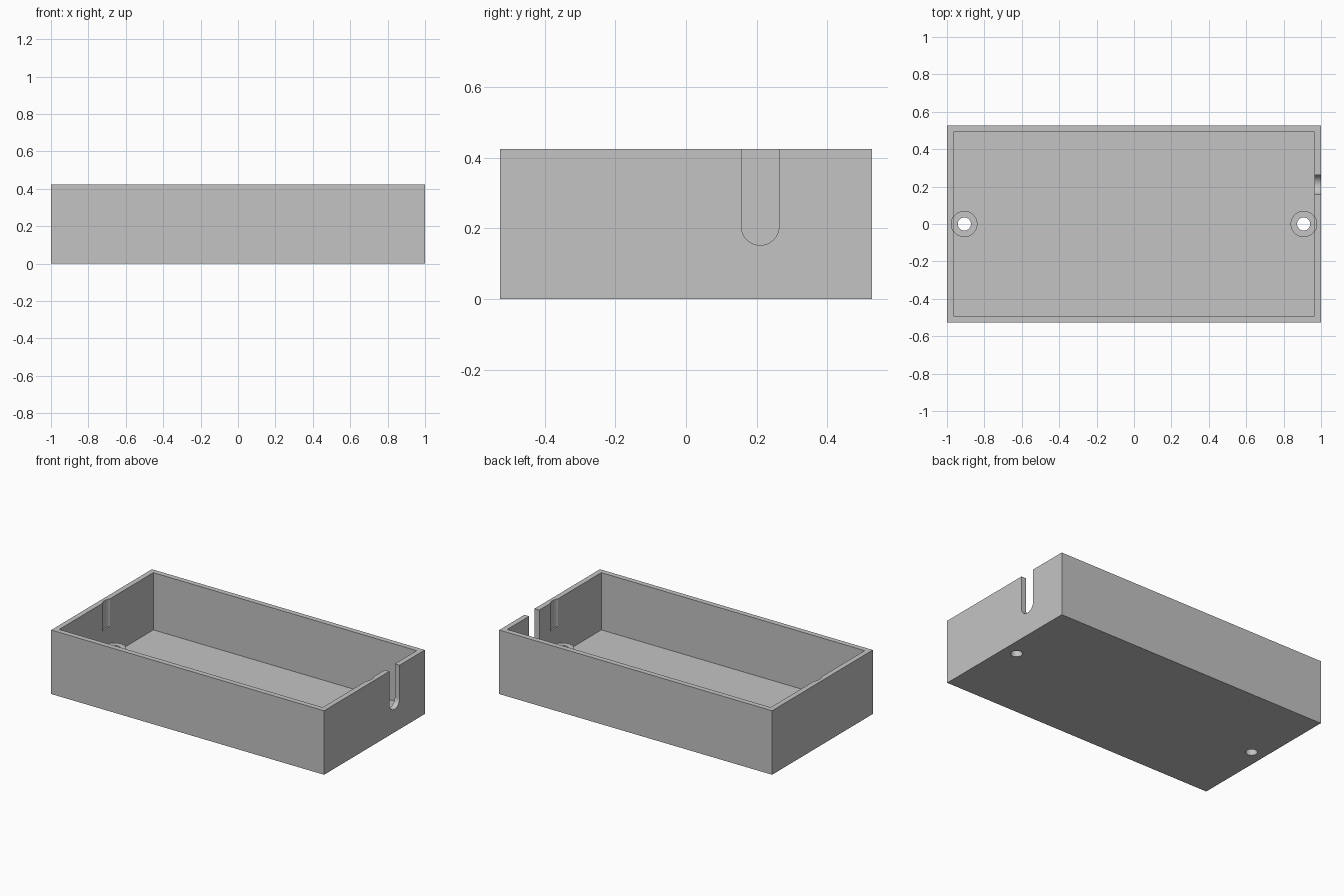
import bpy
import bmesh
import math
from mathutils import Matrix, Vector

if "Cube" in bpy.data.objects:
    bpy.data.objects.remove(bpy.data.objects["Cube"], do_unlink=True)

HALF_X, HALF_Y, HEIGHT = 1.0, 0.527, 0.424
WALL, FLOOR = 0.035, 0.045
BOSS_X, BOSS_R, BOSS_TOP, HOLE_R = 0.907, 0.07, 0.13, 0.035
RELIEF_Z = 0.24
SLOT_Y, SLOT_Z, SLOT_R = 0.21, 0.205, 0.053

grey = bpy.data.materials.new("plain grey")
grey.use_nodes = True
COLOUR = (0.55, 0.55, 0.55, 1)
grey.diffuse_color = COLOUR
grey.node_tree.nodes["Principled BSDF"].inputs["Base Color"].default_value = COLOUR


def make_object(name, bm):
    bmesh.ops.recalc_face_normals(bm, faces=bm.faces)
    mesh = bpy.data.meshes.new(name)
    bm.to_mesh(mesh)
    bm.free()
    mesh.materials.append(grey)
    obj = bpy.data.objects.new(name, mesh)
    bpy.context.collection.objects.link(obj)
    return obj


def box(name, hx, hy, z0, z1):
    bm = bmesh.new()
    place = Matrix.Translation((0, 0, (z0 + z1) / 2)) @ Matrix.Diagonal((2 * hx, 2 * hy, z1 - z0, 1))
    bmesh.ops.create_cube(bm, size=1, matrix=place)
    return make_object(name, bm)


def cylinder(name, x, radius, z0, z1):
    bm = bmesh.new()
    bmesh.ops.create_cone(bm, cap_ends=True, segments=48, radius1=radius, radius2=radius,
                          depth=z1 - z0, matrix=Matrix.Translation((x, 0, (z0 + z1) / 2)))
    return make_object(name, bm)


def slot_cutter():
    # Round-bottomed slot outline, extruded through the end wall
    bm = bmesh.new()
    steps = 24
    outline = [(SLOT_Y - SLOT_R, HEIGHT + 0.1)]
    for i in range(steps + 1):
        a = math.pi + math.pi * i / steps
        outline.append((SLOT_Y + SLOT_R * math.cos(a), SLOT_Z + SLOT_R * math.sin(a)))
    outline.append((SLOT_Y + SLOT_R, HEIGHT + 0.1))
    face = bm.faces.new([bm.verts.new((0.9, y, z)) for y, z in outline])
    ext = bmesh.ops.extrude_face_region(bm, geom=[face])
    moved = [v for v in ext["geom"] if isinstance(v, bmesh.types.BMVert)]
    bmesh.ops.translate(bm, verts=moved, vec=Vector((0.2, 0, 0)))
    return make_object("slot_cutter", bm)


def combine(target, tool, operation):
    tool.hide_render = True
    mod = target.modifiers.new(operation.lower(), "BOOLEAN")
    mod.operation = operation
    mod.solver = "EXACT"
    mod.object = tool
    bpy.ops.object.select_all(action="DESELECT")
    bpy.context.view_layer.objects.active = target
    target.select_set(True)
    bpy.ops.object.modifier_apply(modifier=mod.name)
    bpy.data.objects.remove(tool, do_unlink=True)


# Open tray
tray = box("enclosure_tray", HALF_X, HALF_Y, 0, HEIGHT)
combine(tray, box("cavity", HALF_X - WALL, HALF_Y - WALL, FLOOR, HEIGHT + 0.1), "DIFFERENCE")

# Screw positions: wall relief, raised boss and through hole
for side in (-1, 1):
    x = side * BOSS_X
    combine(tray, cylinder("relief", x, BOSS_R, RELIEF_Z, HEIGHT + 0.1), "DIFFERENCE")
    combine(tray, cylinder("boss", x, BOSS_R, FLOOR / 2, BOSS_TOP), "UNION")
    combine(tray, cylinder("hole", x, HOLE_R, -0.1, BOSS_TOP + 0.05), "DIFFERENCE")

# Cable slot in the left end wall
combine(tray, slot_cutter(), "DIFFERENCE")

bpy.ops.object.shade_smooth_by_angle(angle=math.radians(30))
